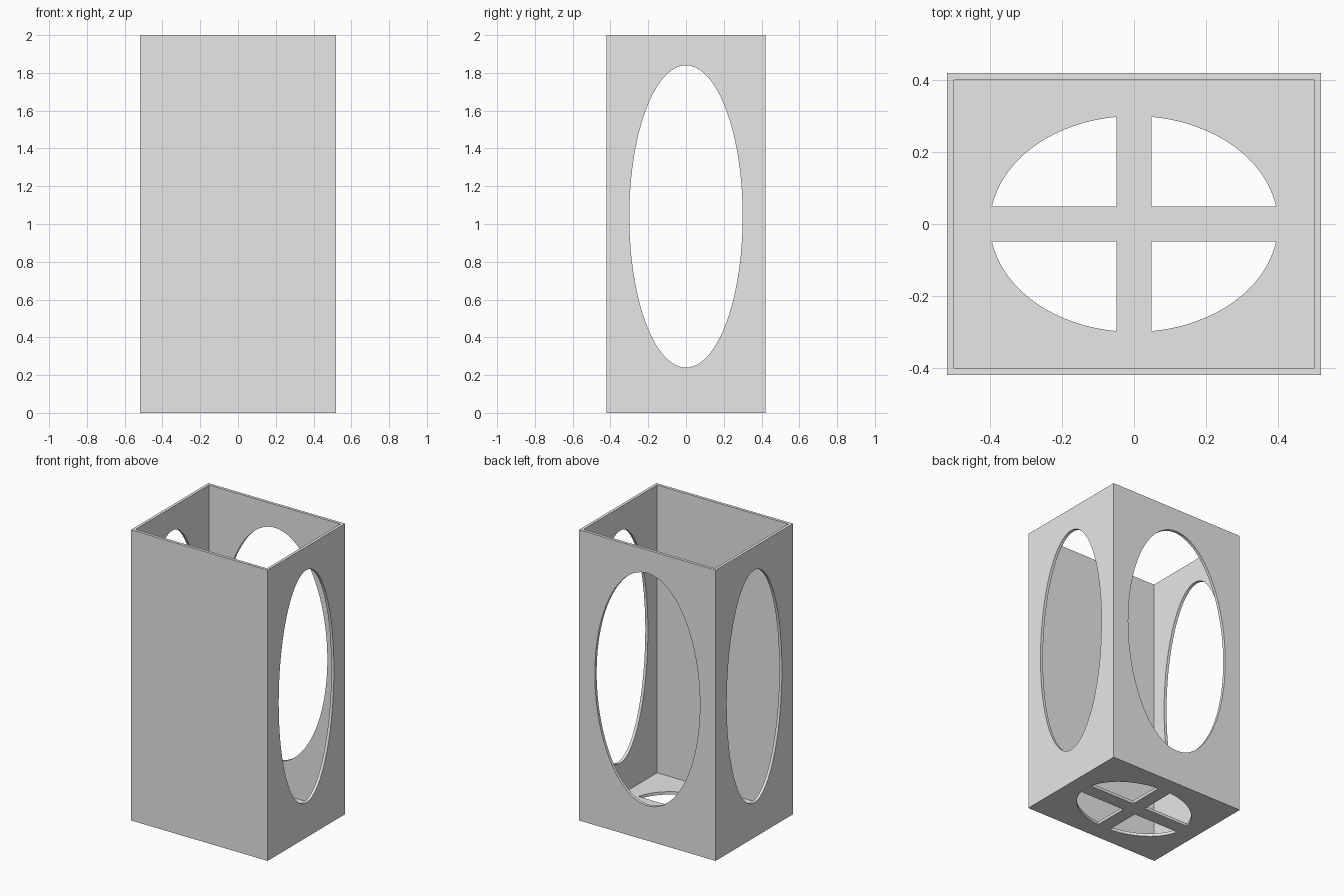
import bpy
from math import cos, sin, pi, asin, acos
from mathutils import Vector
import bmesh

if "Cube" in bpy.data.objects:
    bpy.data.objects.remove(bpy.data.objects["Cube"])

W, D, H, T = 0.52, 0.42, 2.0, 0.02      # half width, half depth, height, wall
RX, RY, RZ, CZ = 0.4, 0.3, 0.8, 1.04    # opening radii and centre height
BAR = 0.048                             # half width of the floor bars

grey = bpy.data.materials.new("plain grey")
grey.use_nodes = True
grey.diffuse_color = (0.8, 0.8, 0.8, 1)
grey.node_tree.nodes["Principled BSDF"].inputs["Base Color"].default_value = (0.8, 0.8, 0.8, 1)


def prism(name, points, sweep):
    """Extrude a flat outline along the sweep vector."""
    bm = bmesh.new()
    face = bm.faces.new([bm.verts.new(p) for p in points])
    new = bmesh.ops.extrude_face_region(bm, geom=[face])["geom"]
    bmesh.ops.translate(bm, vec=Vector(sweep),
                        verts=[v for v in new if isinstance(v, bmesh.types.BMVert)])
    bmesh.ops.recalc_face_normals(bm, faces=bm.faces)
    mesh = bpy.data.meshes.new(name)
    bm.to_mesh(mesh)
    bm.free()
    mesh.materials.append(grey)
    obj = bpy.data.objects.new(name, mesh)
    bpy.context.collection.objects.link(obj)
    return obj


def block(name, w, d, z0, z1):
    return prism(name, [(-w, -d, z0), (w, -d, z0), (w, d, z0), (-w, d, z0)], (0, 0, z1 - z0))


def ring(n=96):
    return [(cos(2 * pi * i / n), sin(2 * pi * i / n)) for i in range(n)]


# Open-topped box
body = block("box_shell", W, D, 0, H)
cutters = [block("cavity_cutter", W - T, D - T, T, H + 0.1)]

# Oval openings through both sides and the back
cutters.append(prism("side_cutter", [(-1, RY * c, CZ + RZ * s) for c, s in ring()], (2, 0, 0)))
cutters.append(prism("back_cutter", [(RX * c, 0, CZ + RZ * s) for c, s in ring()], (0, 1, 0)))

# Floor oval in four quarters, leaving a cross of bars
a0, a1 = asin(BAR / RY), acos(BAR / RX)
arc = [a0 + (a1 - a0) * i / 24 for i in range(25)]
for sx in (-1, 1):
    for sy in (-1, 1):
        outline = [(sx * BAR, sy * BAR, -0.1)]
        outline += [(sx * RX * cos(a), sy * RY * sin(a), -0.1) for a in arc]
        cutters.append(prism("floor_cutter", outline, (0, 0, 0.2)))

for cutter in cutters:
    cut = body.modifiers.new(cutter.name, "BOOLEAN")
    cut.operation, cut.solver, cut.object = "DIFFERENCE", "EXACT", cutter

# Bake the cuts, then drop the cutters
bpy.context.view_layer.update()
body_eval = body.evaluated_get(bpy.context.evaluated_depsgraph_get())
cut_mesh = bpy.data.meshes.new_from_object(body_eval)
body.modifiers.clear()
body.data = cut_mesh
for cutter in cutters:
    bpy.data.objects.remove(cutter)
